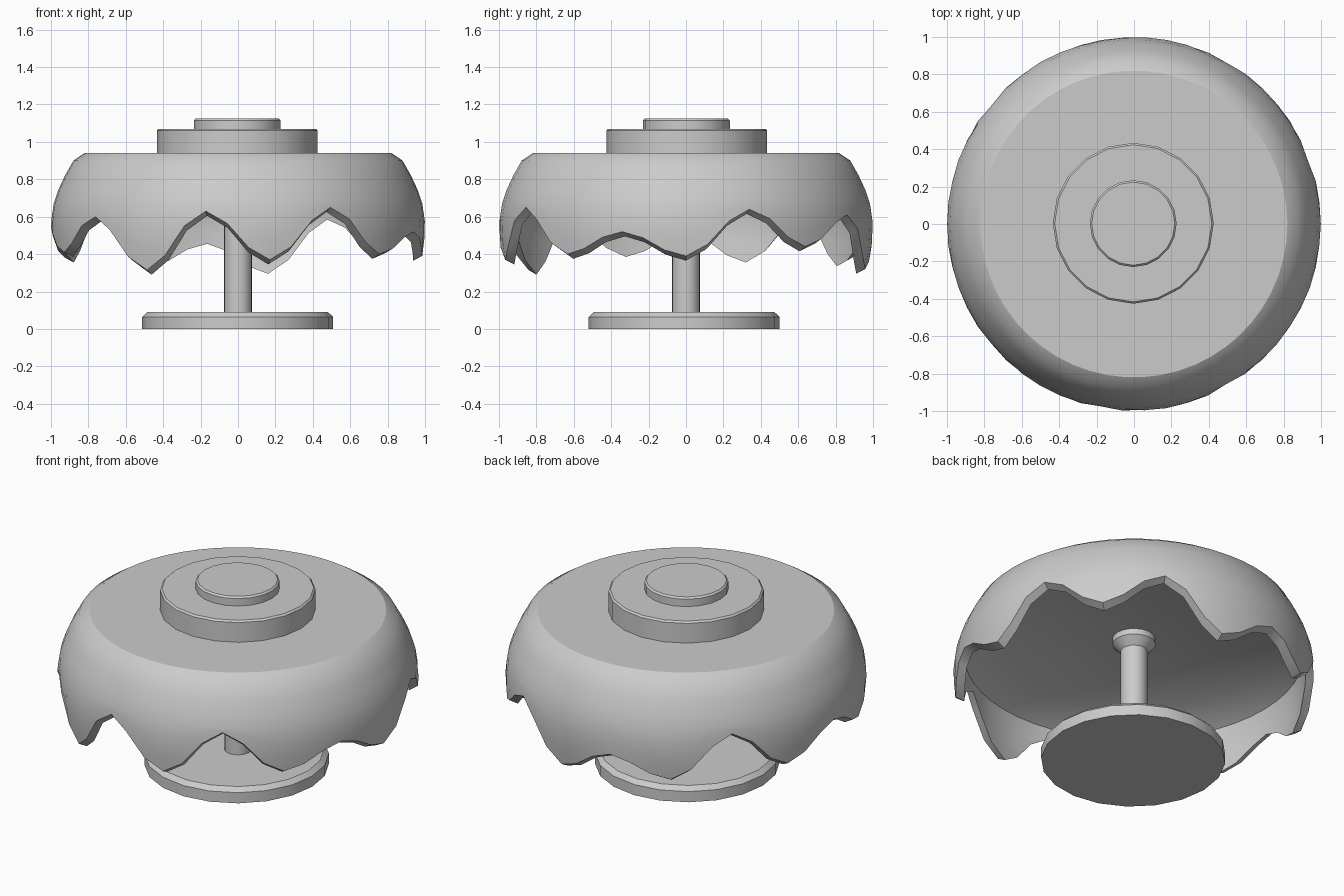
import bpy, bmesh, math

cube = bpy.data.objects.get("Cube")
if cube:
    bpy.data.objects.remove(cube, do_unlink=True)

grey = bpy.data.materials.new("plain_grey")
grey.use_nodes = True
colour = (0.6, 0.6, 0.6, 1)
grey.diffuse_color = colour
grey.node_tree.nodes["Principled BSDF"].inputs["Base Color"].default_value = colour


def skin_rings(name, rings):
    """Join rings of points into a closed surface with flat end caps."""
    bm = bmesh.new()
    loops = [[bm.verts.new(p) for p in ring] for ring in rings]
    n = len(loops[0])
    for a, b in zip(loops, loops[1:]):
        for i in range(n):
            j = (i + 1) % n
            bm.faces.new((a[i], a[j], b[j], b[i]))
    bm.faces.new(loops[0])
    bm.faces.new(loops[-1])
    bmesh.ops.recalc_face_normals(bm, faces=bm.faces)
    mesh = bpy.data.meshes.new(name)
    bm.to_mesh(mesh)
    bm.free()
    mesh.materials.append(grey)
    obj = bpy.data.objects.new(name, mesh)
    bpy.context.collection.objects.link(obj)
    bpy.ops.object.select_all(action="DESELECT")
    obj.select_set(True)
    bpy.context.view_layer.objects.active = obj
    bpy.ops.object.shade_smooth_by_angle(angle=math.radians(30))
    return obj


def turned(name, profile, sides=20, x=0.0, y=0.0):
    """Round part from (radius, height) pairs."""
    turns = [math.tau * i / sides for i in range(sides)]
    return skin_rings(name, [[(x + r * math.cos(a), y + r * math.sin(a), z)
                              for a in turns] for r, z in profile])


# Wavy hem: nine drips and the notches between them, counter-clockwise from +x
drips = [0.39, 0.44, 0.32, 0.36, 0.38, 0.41, 0.315, 0.37, 0.40]
notches = [0.64, 0.61, 0.48, 0.63, 0.54, 0.60, 0.63, 0.65, 0.52]
extremes = [z for pair in zip(drips, notches) for z in pair]
STEPS = 3
COUNT = len(extremes) * STEPS


def hem(i):
    k, part = divmod(i, STEPS)
    blend = (1 - math.cos(math.pi * part / STEPS)) / 2
    return extremes[k] + (extremes[(k + 1) % len(extremes)] - extremes[k]) * blend


outer = [(0.82, 0.94), (0.88, 0.90), (0.925, 0.82), (0.96, 0.745),
         (0.985, 0.67), (1.0, 0.57), (0.995, 0.45), (0.965, 0.27)]


def radius_at(z):
    for (r0, z0), (r1, z1) in zip(outer, outer[1:]):
        if z >= z1:
            return r0 + (r1 - r0) * (z - z0) / (z1 - z0)
    return outer[-1][0]


def ring(height, inset=0.0):
    points = []
    for i in range(COUNT):
        a, z = math.tau * i / COUNT, height(i)
        r = radius_at(z) - inset
        points.append((r * math.cos(a), r * math.sin(a), z))
    return points


# Cap: domed outside, bevelled hem, hollow inside with a flat ceiling
THICK = 0.045
UPPER = 0.67
rows = [ring(lambda i, z=z: z) for r, z in outer[:5]]
for t in (0.33, 0.67, 1.0):
    rows.append(ring(lambda i, t=t: UPPER + (hem(i) - UPPER) * t))
for t in (1.0, 0.67, 0.33, 0.0):
    rows.append(ring(lambda i, t=t: UPPER + (hem(i) - 0.025 - UPPER) * t, THICK))
ceiling = 0.77
rows.append([(x * 0.81, y * 0.81, ceiling) for x, y, z in rows[-1]])
skin_rings("scalloped_cap", rows)

# Stepped crown on the cap
turned("crown_disc", [(0.43, 0.93), (0.43, 1.06), (0.42, 1.07)], x=-0.004, y=0.004)
turned("crown_button", [(0.232, 1.06), (0.232, 1.115), (0.222, 1.125)], x=-0.004, y=0.002)

# Stem with a collar under the ceiling, and the foot
turned("stem", [(0.075, 0.08), (0.075, 0.69), (0.12, 0.735), (0.12, 0.78)])
turned("foot", [(0.51, 0.0), (0.51, 0.065), (0.483, 0.09)], x=-0.002, y=-0.01)
